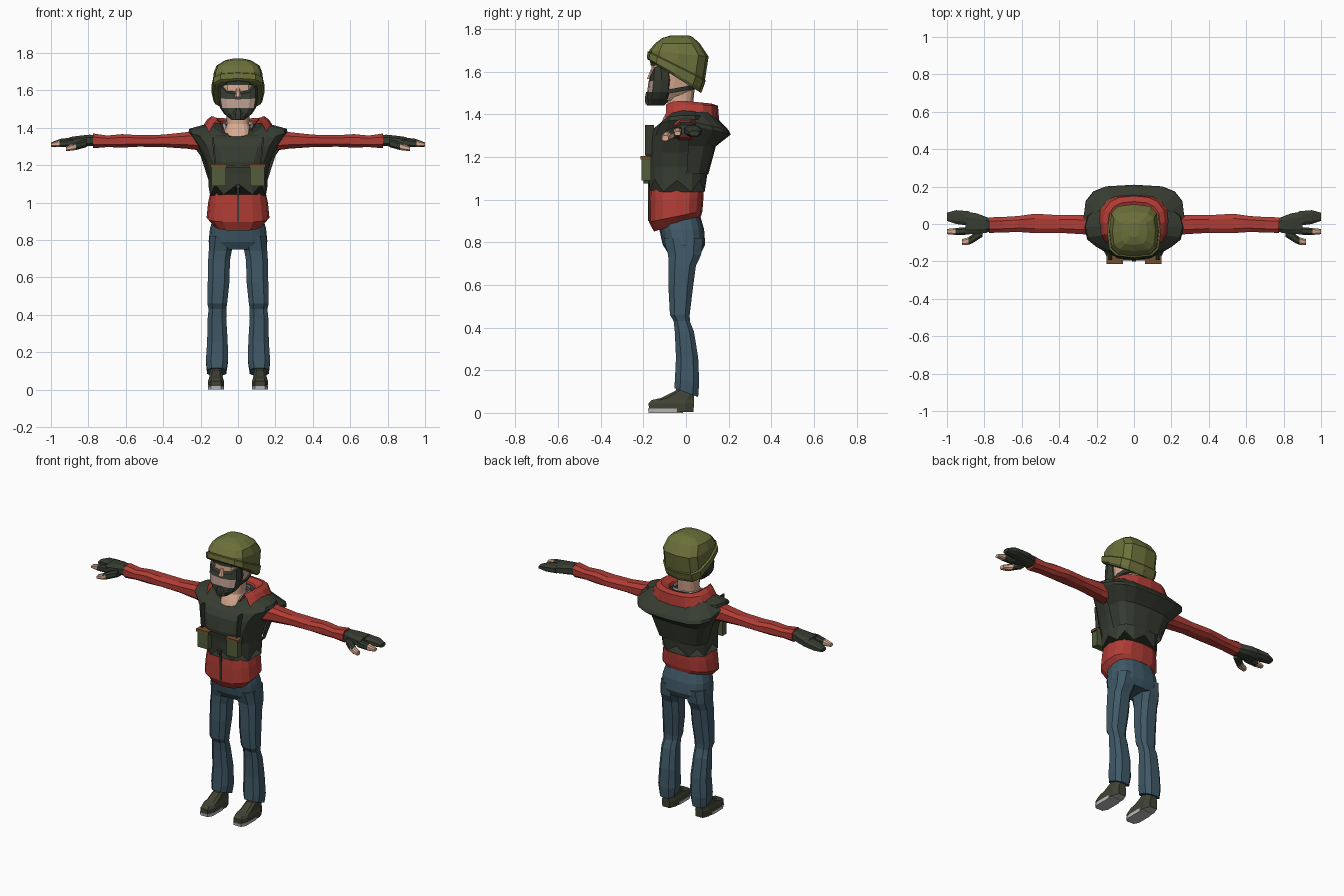
import bpy, bmesh, math
from mathutils import Vector


def colour(name, r, g, b):
    m = bpy.data.materials.new(name)
    m.diffuse_color = (r, g, b, 1)
    return m


RED = colour("red_cloth", 0.43, 0.045, 0.035)
DENIM = colour("blue_denim", 0.05, 0.10, 0.135)
DARK = colour("dark_green", 0.038, 0.046, 0.031)
OLIVE = colour("olive_helmet", 0.147, 0.162, 0.042)
SKIN = colour("skin", 0.68, 0.40, 0.28)
VISOR = colour("shaded_skin", 0.48, 0.33, 0.28)
BROWN = colour("brown_flap", 0.156, 0.08, 0.032)
POUCH = colour("pouch_green", 0.084, 0.107, 0.045)
GREY = colour("light_grey", 0.52, 0.50, 0.50)
BOOT = colour("boot_green", 0.053, 0.056, 0.036)


def ring(t, a0, a1, b0, b1, tilt=0, sag=0, zig=0, n=16, p=0.75, axis="z"):
    """Rounded-box section; point 0 is at the front (low b)."""
    pts = []
    for i in range(n):
        th = 2 * math.pi * (i + (0.5 if n == 8 else 0)) / n
        s, c = math.sin(th), math.cos(th)
        u = math.copysign(abs(s) ** p, s) if abs(s) > 1e-6 else 0
        v = -math.copysign(abs(c) ** p, c) if abs(c) > 1e-6 else 0
        a = (a0 + a1) / 2 + u * (a1 - a0) / 2
        b = (b0 + b1) / 2 + v * (b1 - b0) / 2
        h = t + tilt * v - sag * max(0, c) ** 2 - zig * (i % 2)
        pts.append(Vector((a, b, h)) if axis == "z" else Vector((h, a, b)))
    return pts


def loft(name, rings, mats, rule=None, closed=True, mirror=False):
    """Skin a stack of sections; rule(centre, normal) picks the colour."""
    bm = bmesh.new()
    rows = [[bm.verts.new(p) for p in r] for r in rings]
    n = len(rows[0])
    for r, q in zip(rows, rows[1:]):
        for i in range(n if closed else n - 1):
            j = (i + 1) % n
            bm.faces.new((r[i], r[j], q[j], q[i]))
    if closed:
        bm.faces.new(rows[0])
        bm.faces.new(rows[-1])
    bmesh.ops.recalc_face_normals(bm, faces=bm.faces)
    bm.normal_update()
    if rule:
        for f in bm.faces:
            f.material_index = int(rule(f.calc_center_median(), f.normal))
    me = bpy.data.meshes.new(name)
    bm.to_mesh(me)
    bm.free()
    for m in mats:
        me.materials.append(m)
    ob = bpy.data.objects.new(name, me)
    bpy.context.collection.objects.link(ob)
    if mirror:
        ob.modifiers.new("mirror", "MIRROR")
    return ob


def stack(name, specs, mats, rule=None, mirror=False, **kw):
    return loft(name, [ring(*s, **kw) for s in specs], mats, rule, True, mirror)


def box(name, x0, x1, y0, y1, z0, z1, mat, mirror=False, lean=0):
    rings = [[Vector((x + d, y, z)) for x, y in ((x0, y0), (x1, y0), (x1, y1), (x0, y1))]
             for z, d in ((z0, 0), (z1, lean))]
    return loft(name, rings, [mat], mirror=mirror)


# Trousers
stack("hips", [(.93, -.13, .13, -.13, .065), (.86, -.15, .15, -.125, .085),
               (.79, -.157, .157, -.11, .09), (.75, -.145, .145, -.085, .07)], [DENIM])
stack("leg", [(.82, .01, .155, -.11, .085), (.74, .03, .16, -.088, .075),
              (.69, .04, .163, -.085, .05), (.58, .042, .165, -.085, .035),
              (.46, .055, .167, -.078, .02), (.43, .06, .16, -.06, .02),
              (.38, .06, .165, -.055, .04), (.26, .052, .168, -.05, .06),
              (.15, .05, .175, -.055, .065, -.01), (.095, .06, .168, -.058, .06, -.022)],
      [DENIM], mirror=True, n=8, p=.7)

# Shoes with pale soles
stack("shoe", [(.004, .075, .16, -.178, .04), (.045, .073, .162, -.18, .042),
               (.06, .078, .157, -.165, .042), (.07, .08, .155, -.12, .042),
               (.105, .085, .15, -.05, .04), (.15, .09, .145, -.035, .035)],
      [BOOT, GREY], lambda c, nrm: nrm.z < -.9, True, n=8, p=.55)
stack("sole", [(0, .074, .161, -.179, -.01), (.02, .072, .163, -.182, -.01)],
      [GREY], mirror=True, n=8, p=.55)

# Sweater body, zip and sleeves
stack("sweater", [(1.25, -.14, .14, -.16, .09), (1.09, -.14, .14, -.168, .085),
                  (1.0, -.16, .16, -.173, .082, .01), (.92, -.168, .168, -.174, .077, .025),
                  (.885, -.13, .13, -.15, .07, .035)], [RED])
box("zip", -.005, .005, -.178, -.168, .90, 1.10, DARK)
stack("sleeve", [(.16, -.075, .065, 1.27, 1.39), (.27, -.058, .05, 1.285, 1.38),
                 (.40, -.05, .05, 1.295, 1.365), (.53, -.052, .058, 1.297, 1.362),
                 (.62, -.045, .045, 1.292, 1.368), (.70, -.048, .04, 1.295, 1.36),
                 (.775, -.05, .038, 1.288, 1.372)], [RED], mirror=True, axis="x", n=8)

# Gloves with bare tips
hand = dict(mirror=True, axis="x", n=8, p=.7)
stack("palm", [(.76, -.036, .03, 1.305, 1.358), (.79, -.05, .04, 1.30, 1.365),
               (.84, -.056, .06, 1.298, 1.36), (.90, -.058, .07, 1.293, 1.352)], [DARK], **hand)
stack("fingers", [(.88, -.012, .07, 1.298, 1.35), (.95, -.002, .076, 1.295, 1.342),
                  (1.0, .015, .062, 1.298, 1.322)], [DARK], **hand)
stack("index_finger", [(.88, -.058, -.016, 1.296, 1.345), (.955, -.06, -.02, 1.296, 1.335),
                       (1.0, -.055, -.026, 1.30, 1.32)],
      [DARK, SKIN], lambda c, nrm: c.x > .96, **hand)
stack("thumb", [(.81, -.07, -.01, 1.295, 1.34), (.865, -.105, -.055, 1.28, 1.325),
                (.885, -.112, -.07, 1.277, 1.315), (.92, -.114, -.08, 1.275, 1.30)],
      [DARK, SKIN], lambda c, nrm: c.x > .886 or (c.x > .87 and c.z < 1.30), **hand)

# Vest with ragged hem and a notched neckline
stack("vest", [(1.09, -.158, .158, -.178, .095, 0, -.01, .055),
               (1.15, -.158, .158, -.183, .105), (1.22, -.175, .175, -.192, .12),
               (1.30, -.215, .215, -.178, .13), (1.375, -.265, .265, -.15, .11, 0, .04),
               (1.395, -.26, .26, -.13, .10, 0, .045),
               (1.425, -.15, .15, -.105, .08, 0, .07)], [DARK])

# Folded back panel that stands out as a ledge
loft("back_panel", [ring(*s, p=.6)[4:13] for s in (
    (1.41, -.2, .2, -.12, .12), (1.37, -.272, .272, -.17, .20, -.045),
    (1.35, -.268, .268, -.17, .21, -.045), (1.25, -.20, .20, -.12, .14),
    (1.12, -.158, .158, -.10, .105))], [DARK], closed=False)

# Lowered hood lying around the neck
loft("hood", [ring(*s)[2:15] for s in (
    (1.39, -.082, .082, -.10, .06, 0, .06), (1.435, -.10, .10, -.11, .085, 0, .06),
    (1.462, -.14, .14, -.12, .12, -.012, .05), (1.445, -.165, .165, -.125, .15, -.005, .05),
    (1.38, -.205, .205, -.13, .155, -.005, .03), (1.34, -.20, .20, -.12, .14))],
     [RED], closed=False)

# Chest pouches, flaps, buckle and cords
box("pouch", .065, .142, -.208, -.165, 1.09, 1.19, POUCH, True)
box("pouch_flap", .06, .147, -.213, -.165, 1.188, 1.205, BROWN, True)
box("cord", .118, .127, -.192, -.15, 1.21, 1.35, DARK, True, .012)
box("chest_strap", -.145, .145, -.196, -.17, 1.185, 1.20, DARK)
box("buckle", -.01, .01, -.20, -.17, 1.075, 1.10, DARK)

# Neck, undershirt collar and head
stack("neck", [(1.34, -.08, .08, -.125, .04), (1.385, -.07, .07, -.105, .035),
               (1.42, -.06, .06, -.085, .03), (1.56, -.062, .062, -.09, .045)], [SKIN])
loft("shirt_collar", [ring(*s)[2:15] for s in (
    (1.37, -.085, .085, -.10, .06), (1.432, -.082, .082, -.095, .055, 0, .04))],
     [GREY], closed=False)
stack("head", [(1.465, -.05, .05, -.15, -.02), (1.52, -.085, .085, -.16, .045),
               (1.60, -.095, .095, -.163, .06), (1.66, -.095, .095, -.16, .06),
               (1.70, -.08, .08, -.12, .04)], [SKIN], n=12)
stack("nose", [(1.565, -.018, .018, -.185, -.14), (1.61, -.01, .01, -.166, -.14)],
      [SKIN], n=8)

# Face mask with a see-through panel, filter and straps
stack("mask", [(1.442, -.035, .035, -.182, -.10), (1.475, -.075, .075, -.185, -.07),
               (1.505, -.095, .095, -.182, -.06), (1.56, -.105, .105, -.176, -.055, 0, .008),
               (1.635, -.103, .103, -.168, -.065, 0, .06)], [DARK, VISOR],
      lambda c, nrm: 1.5 < c.z < 1.555 and nrm.y < -.6 and abs(c.x) < .08, n=12)
stack("mask_filter", [(1.445, -.03, .03, -.192, -.14), (1.48, -.03, .03, -.194, -.14),
                      (1.505, -.012, .012, -.188, -.14)], [DARK], n=8)
stack("brow_band", [(1.628, -.101, .101, -.166, .05), (1.665, -.104, .104, -.17, .05)],
      [DARK], n=12)
stack("chin_strap", [(1.505, -.09, .09, -.12, .045, .015), (1.525, -.096, .096, -.12, .05, .015)],
      [DARK], n=12)

# Helmet tilted back, with a rim band
stack("helmet_rim", [(1.578, -.132, .132, -.178, .07, -.078),
                     (1.59, -.142, .142, -.184, .078, -.074),
                     (1.625, -.143, .143, -.18, .092, -.068),
                     (1.63, -.134, .134, -.172, .088, -.065)], [OLIVE], n=12, p=.6)
stack("helmet", [(1.60, -.134, .134, -.174, .084, -.07), (1.685, -.132, .132, -.172, .106, -.015),
                 (1.732, -.116, .116, -.145, .065, 0), (1.76, -.07, .07, -.112, .03, .003),
                 (1.77, -.025, .025, -.07, .01)], [OLIVE], n=12, p=.6)
